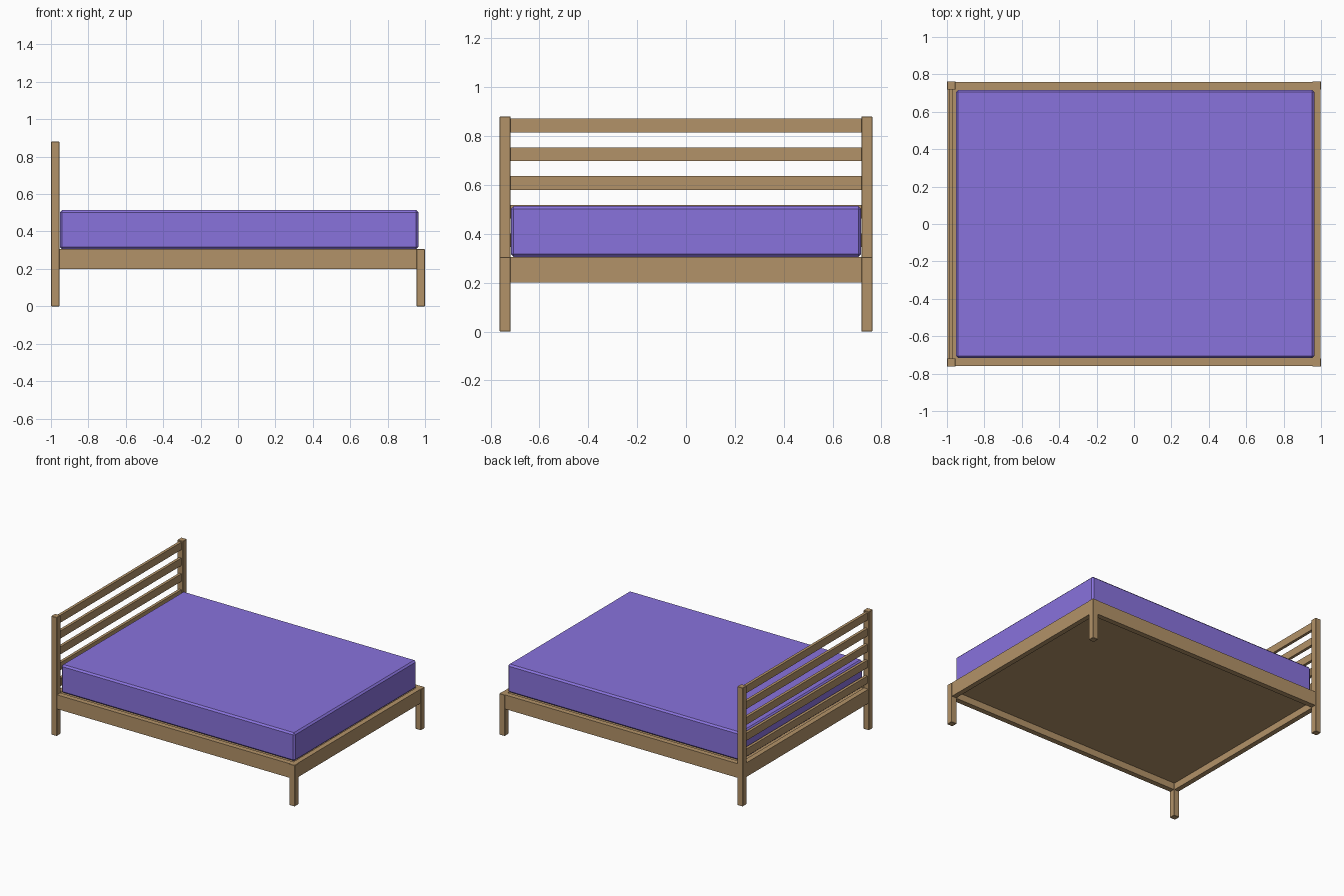
import bpy

if "Cube" in bpy.data.objects:
    bpy.data.objects.remove(bpy.data.objects["Cube"])


def material(name, color):
    m = bpy.data.materials.new(name)
    m.diffuse_color = color
    m.use_nodes = True
    m.node_tree.nodes["Principled BSDF"].inputs["Base Color"].default_value = m.diffuse_color
    return m


WOOD = material("wood", (0.45, 0.29, 0.14, 1))
FABRIC = material("fabric", (0.25, 0.17, 0.72, 1))


def box(name, x, y, z, mat=WOOD, bevel=0.0):
    """Box from (min, max) ranges, with an optional chamfer."""
    bpy.ops.mesh.primitive_cube_add(
        size=1, location=[(r[0] + r[1]) / 2 for r in (x, y, z)])
    ob = bpy.context.object
    ob.name = name
    ob.scale = [r[1] - r[0] for r in (x, y, z)]
    bpy.ops.object.transform_apply(location=False, rotation=False, scale=True)
    ob.data.materials.append(mat)
    if bevel:
        mod = ob.modifiers.new("chamfer", 'BEVEL')
        mod.width = bevel
        mod.segments = 1
    return ob


# Posts, legs and side rails, one set per side
for side, s in (("left", 1), ("right", -1)):
    outer = sorted((0.718 * s, 0.763 * s))
    box(f"headboard_post_{side}", (-1, -0.955), outer, (0, 0.88), bevel=0.002)
    box(f"foot_leg_{side}", (0.955, 1), outer, (0, 0.305), bevel=0.002)
    box(f"side_rail_{side}", (-0.96, 0.96), sorted((0.72 * s, 0.759 * s)), (0.2, 0.305))

# End rails
box("foot_rail", (0.959, 0.996), (-0.72, 0.72), (0.2, 0.305))
box("head_rail", (-0.996, -0.959), (-0.72, 0.72), (0.2, 0.305))

# Headboard slats
for i in range(5):
    z = 0.843 - i * 0.1175
    box(f"headboard_slat_{i + 1}", (-0.988, -0.967), (-0.72, 0.72), (z - 0.028, z + 0.028))

# Base panel under the mattress
box("base_panel", (-0.96, 0.96), (-0.721, 0.721), (0.25, 0.30))

# Mattress
box("mattress", (-0.952, 0.965), (-0.717, 0.717), (0.305, 0.514), FABRIC, bevel=0.012)
